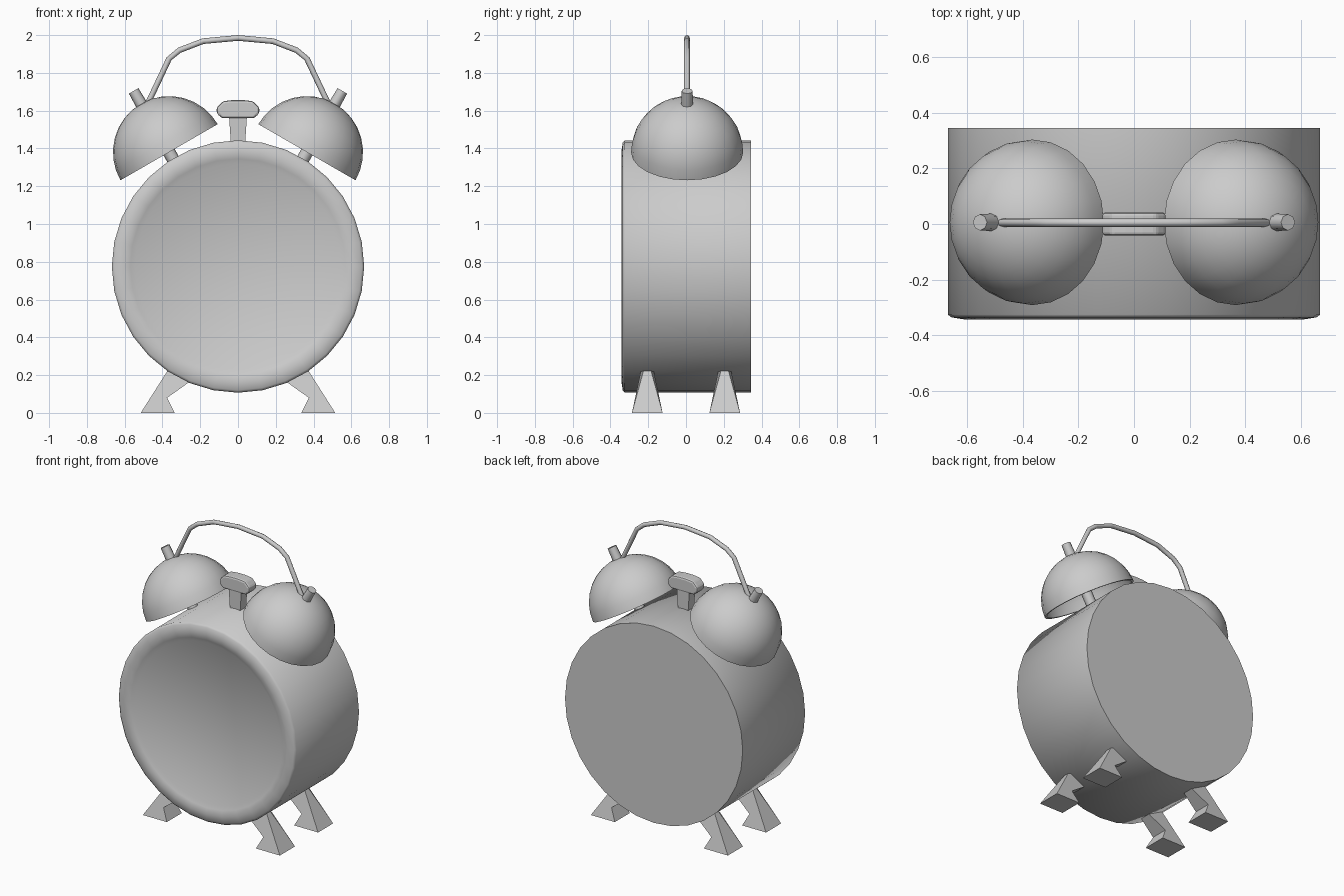
import bpy, bmesh, math
from mathutils import Matrix, Vector

if "Cube" in bpy.data.objects:
    bpy.data.objects.remove(bpy.data.objects["Cube"])

grey = bpy.data.materials.new("plain grey")
grey.use_nodes = True
grey.diffuse_color = (0.6, 0.6, 0.6, 1)
grey.node_tree.nodes["Principled BSDF"].inputs["Base Color"].default_value = (0.6, 0.6, 0.6, 1)


def finish(name, bm, matrix=Matrix(), smooth=None, recalc=True):
    """Turn a bmesh into an object, optionally smooth below an angle."""
    bm.transform(matrix)
    if recalc:
        bmesh.ops.recalc_face_normals(bm, faces=bm.faces)
    mesh = bpy.data.meshes.new(name)
    bm.to_mesh(mesh)
    bm.free()
    mesh.materials.append(grey)
    obj = bpy.data.objects.new(name, mesh)
    bpy.context.collection.objects.link(obj)
    if smooth:
        bpy.ops.object.select_all(action="DESELECT")
        obj.select_set(True)
        bpy.context.view_layer.objects.active = obj
        bpy.ops.object.shade_smooth_by_angle(angle=math.radians(smooth))
    return obj


def lathe(name, profile, steps, matrix, smooth=40):
    """Spin (radius, height) points round the local z axis."""
    bm = bmesh.new()
    verts = [bm.verts.new((r, 0, h)) for r, h in profile]
    edges = [bm.edges.new(pair) for pair in zip(verts, verts[1:])]
    bmesh.ops.spin(bm, geom=verts + edges, cent=(0, 0, 0), axis=(0, 0, 1),
                   angle=2 * math.pi, steps=steps)
    bmesh.ops.remove_doubles(bm, verts=bm.verts, dist=0.0005)
    return finish(name, bm, matrix, smooth)


def extrude(name, outline, half_depth, y=0, smooth=None):
    """Extrude an (x, z) outline along y; half_depth is a function of z."""
    bm = bmesh.new()
    front, back = [[bm.verts.new((x, y + s * half_depth(z), z)) for x, z in outline]
                   for s in (-1, 1)]
    bm.faces.new(front)
    bm.faces.new(back[::-1])
    n = len(outline)
    for i in range(n):
        j = (i + 1) % n
        bm.faces.new((front[j], front[i], back[i], back[j]))
    return finish(name, bm, smooth=smooth)


# Round case with a rounded front rim and a slightly sunken face
case_matrix = Matrix.Translation((0, 0, 0.775)) @ Matrix.Rotation(math.pi / 2, 4, "X")
lathe("case", [(0, -0.345), (0.668, -0.345), (0.668, 0.325), (0.655, 0.335),
               (0.61, 0.342), (0.57, 0.335), (0.545, 0.32), (0, 0.32)],
      32, case_matrix, 60)

# Bells, each a hollow dome on a post, leaning outward
R = 0.297
outer = [(R * math.cos(a), R * math.sin(a)) for a in [i * math.pi / 16 for i in range(9)]]
inner = [(r * 0.95, h * 0.95) for r, h in outer]
for side, label in ((1, "left"), (-1, "right")):
    tilt = Matrix.Translation((side * 0.365, 0.006, 1.38)) @ Matrix.Rotation(
        side * math.pi / 6, 4, "Y")
    lathe(label + "_bell", inner[::-1] + outer, 24, tilt)
    lathe(label + "_bell_post", [(0, -0.12), (0.034, -0.12), (0.034, 0.2),
                                 (0.029, 0.375), (0, 0.375)], 8, tilt, 50)

# Feet, flaring toward the ground
for side, label in ((1, "left"), (-1, "right")):
    outline = [(side * x, z) for x, z in
               ((0.515, 0), (0.335, 0), (0.375, 0.08), (0.22, 0.19),
                (0.32, 0.29), (0.375, 0.22))]
    for y, end in ((-0.205, "front"), (0.205, "back")):
        extrude(f"{end}_{label}_foot", outline, lambda z: max(0.02, 0.081 - 0.275 * z), y)

# Hammer between the bells
extrude("hammer_stem", [(-0.036, 1.4), (0.036, 1.4), (0.048, 1.58), (-0.048, 1.58)],
        lambda z: 0.032)
half = [(0.085, 1.56), (0.112, 1.585), (0.114, 1.615), (0.08, 1.65), (0.03, 1.656)]
head = extrude("hammer_head", half + [(-x, z) for x, z in half[::-1]], lambda z: 0.042)
bevel = head.modifiers.new("soft edges", "BEVEL")
bevel.width = 0.012
bevel.segments = 2

# Carrying handle: a thin round rod arched over the bells
arch = [(0.5, 1.59), (0.365, 1.875), (0.31, 1.92), (0.185, 1.968)]
path = [(-x, z) for x, z in arch] + [(0, 1.985)] + arch[::-1]
bm = bmesh.new()
rings = []
for i, (x, z) in enumerate(path):
    a, b = path[max(i - 1, 0)], path[min(i + 1, len(path) - 1)]
    along = Vector((b[0] - a[0], 0, b[1] - a[1])).normalized()
    up = along.cross(Vector((0, 1, 0)))
    rings.append([bm.verts.new(Vector((x, 0.005, z)) + 0.015 * (
        math.cos(t) * up + math.sin(t) * Vector((0, 1, 0))))
        for t in [k * math.pi / 4 for k in range(8)]])
for r0, r1 in zip(rings, rings[1:]):
    for k in range(8):
        bm.faces.new((r0[k], r0[k - 1], r1[k - 1], r1[k]))
bm.faces.new(rings[0])
bm.faces.new(rings[-1][::-1])
finish("carrying_handle", bm, smooth=50)
